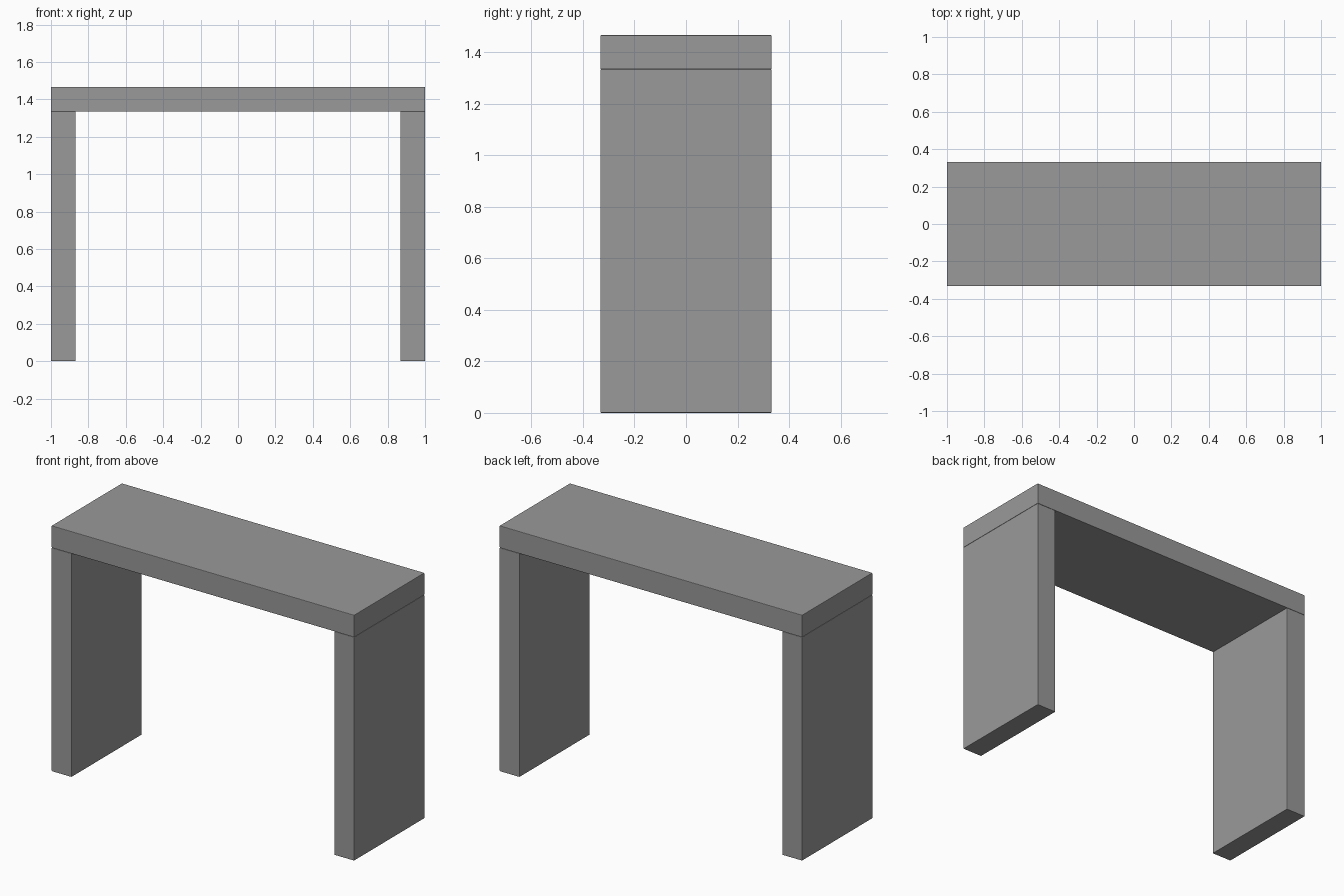
import bpy

if "Cube" in bpy.data.objects:
    bpy.data.objects.remove(bpy.data.objects["Cube"])

LENGTH, DEPTH, HEIGHT, THICK = 2.0, 0.664, 1.467, 0.132

# Dark grey finish
grey = bpy.data.materials.new("dark_grey")
grey.diffuse_color = (0.32, 0.32, 0.32, 1)
grey.use_nodes = True
grey.node_tree.nodes["Principled BSDF"].inputs["Base Color"].default_value = grey.diffuse_color


def box(name, size, centre):
    bpy.ops.mesh.primitive_cube_add(size=1, location=centre)
    obj = bpy.context.object
    obj.name = name
    obj.scale = size
    bpy.ops.object.transform_apply(location=False, rotation=False, scale=True)
    obj.data.materials.append(grey)
    # Tiny eased edges leave a fine seam between the panels
    bevel = obj.modifiers.new("eased_edges", "BEVEL")
    bevel.width = 0.003
    bevel.segments = 2
    return obj


# Table top slab
box("table_top", (LENGTH, DEPTH, THICK), (0, 0, HEIGHT - THICK / 2))

# Panel legs flush with the ends of the top
leg_height = HEIGHT - THICK
for side, name in ((-1, "left_leg"), (1, "right_leg")):
    box(name, (THICK, DEPTH, leg_height),
        (side * (LENGTH - THICK) / 2, 0, leg_height / 2))
